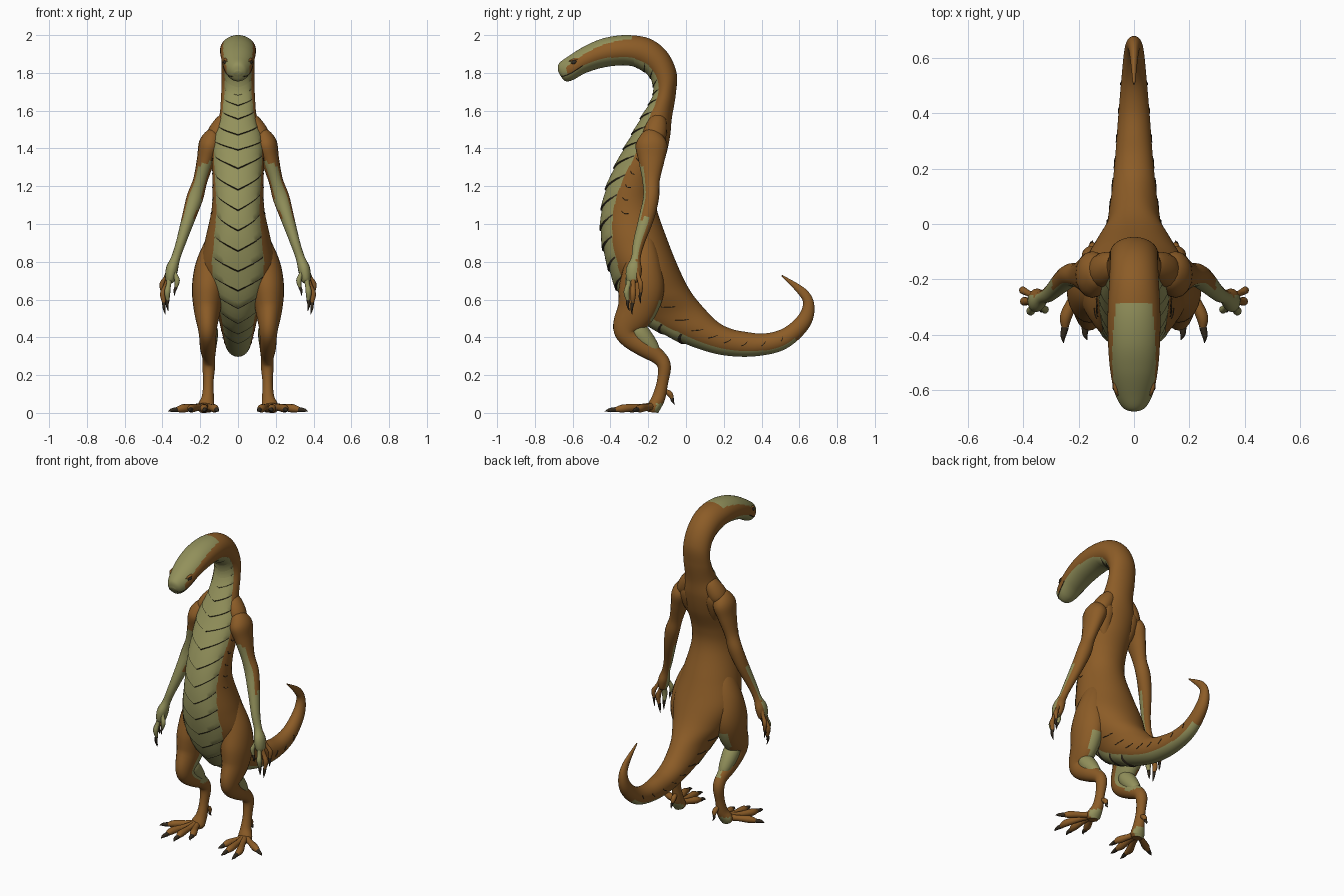
import bpy
import bmesh
from math import sin, cos, pi
from mathutils import Vector

cube = bpy.data.objects.get("Cube")
if cube:
    bpy.data.objects.remove(cube, do_unlink=True)


def material(name, rgb):
    mat = bpy.data.materials.new(name)
    mat.use_nodes = True
    mat.diffuse_color = (*rgb, 1)
    shader = next(n for n in mat.node_tree.nodes if n.type == 'BSDF_PRINCIPLED')
    shader.inputs["Base Color"].default_value = (*rgb, 1)
    return mat


BROWN, OLIVE, DARK = 0, 1, 2
PALETTE = [material("brown_hide", (.262, .107, .02)),
           material("olive_scales", (.29, .283, .105)),
           material("dark_claw", (.035, .025, .014))]
created = []


def spline(rows, s):
    """Smooth interpolation through rows of numbers at parameter s."""
    last = len(rows) - 1
    i = max(0, min(int(s), last - 1))
    t = s - i
    a, b, c, d = (rows[max(0, min(k, last))] for k in range(i - 1, i + 3))
    return [q + t / 2 * (r - p + t * (2 * p - 5 * q + 4 * r - e
            + t * (3 * (q - r) + e - p))) for p, q, r, e in zip(a, b, c, d)]


def add_object(name, bm, mirror=False):
    mesh = bpy.data.meshes.new(name)
    bm.to_mesh(mesh)
    bm.free()
    for mat in PALETTE:
        mesh.materials.append(mat)
    obj = bpy.data.objects.new(name, mesh)
    bpy.context.collection.objects.link(obj)
    if mirror:
        obj.modifiers.new("Mirror", 'MIRROR')
    created.append(obj)


def loft(name, rings, rule, mirror=False):
    """Skin closed rings; rule(ring, column, centre, normal) picks a colour."""
    bm = bmesh.new()
    verts = [[bm.verts.new(p) for p in ring] for ring in rings]
    n = len(rings[0])
    faces = []
    for i in range(len(rings) - 1):
        for j in range(n):
            k = (j + 1) % n
            quad = (verts[i][j], verts[i + 1][j], verts[i + 1][k], verts[i][k])
            faces.append((bm.faces.new(quad), i, j))
    faces.append((bm.faces.new(verts[0]), 0, 0))
    faces.append((bm.faces.new(verts[-1]), len(rings) - 1, n // 2))
    bmesh.ops.recalc_face_normals(bm, faces=bm.faces)
    for face, i, j in faces:
        face.material_index = rule(i, j, face.calc_center_median(), face.normal)
    add_object(name, bm, mirror)


def tube(name, path, rule=BROWN, steps=5, sides=16):
    """Mirrored limb along rows of x, y, z, side radius, depth radius."""
    count = (len(path) - 1) * steps
    rows = [spline(path, i / steps) for i in range(count + 1)]
    rings = []
    for i, row in enumerate(rows):
        here = Vector(row[:3])
        ahead, behind = rows[min(i + 1, count)], rows[max(i - 1, 0)]
        along = (Vector(ahead[:3]) - Vector(behind[:3])).normalized()
        side = Vector((1, 0, 0))
        side = (side - along * side.dot(along)).normalized()
        depth = along.cross(side)
        rx, rd = (max(r, .001) for r in row[3:])
        rings.append([here + side * rx * cos(a) + depth * rd * sin(a)
                      for a in (2 * pi * k / sides for k in range(sides))])
    pick = rule if callable(rule) else (lambda i, j, c, nrm: rule)
    loft(name, rings, pick, mirror=True)


# Body sections: belly y, z, back y, z, half width
head = [(-.665, 1.785, -.678, 1.81, .02), (-.64, 1.757, -.672, 1.85, .046),
        (-.6, 1.762, -.62, 1.89, .07), (-.53, 1.8, -.53, 1.945, .086),
        (-.43, 1.83, -.43, 1.985, .094), (-.32, 1.84, -.31, 2, .095),
        (-.24, 1.82, -.19, 1.98, .09)]
torso = [(-.19, 1.78, -.1, 1.91, .087), (-.17, 1.72, -.05, 1.8, .087),
         (-.18, 1.66, -.055, 1.68, .09), (-.23, 1.57, -.075, 1.56, .1),
         (-.29, 1.46, -.085, 1.46, .135), (-.35, 1.35, -.11, 1.35, .138),
         (-.415, 1.2, -.155, 1.22, .135), (-.445, 1.05, -.16, 1.1, .14),
         (-.44, .9, -.1, .92, .175), (-.4, .75, -.04, .77, .2)]
tail = [(-.34, .61, .02, .65, .165), (-.24, .49, .09, .56, .112),
        (-.1, .41, .17, .48, .09), (.05, .345, .24, .445, .077),
        (.2, .305, .31, .43, .067), (.37, .3, .41, .42, .057),
        (.53, .34, .51, .445, .046), (.65, .45, .59, .51, .036),
        (.68, .56, .62, .58, .026), (.64, .65, .59, .635, .016),
        (.51, .73, .505, .725, .004)]
BODY = head + torso + tail
# Angle of the olive belly border at every fourth section
BORDER = [(1.2,), (1.15,), (.92,), (1.15,), (.74,), (1.05,), (.9,), (.9,)]
SIDES, STEPS = 80, 10


def border(s):
    return spline(BORDER, s / 4)[0]


def skin(s, angle, lift=0):
    """Point on the body; angle zero is the belly line, pi the back."""
    ay, az, by, bz, w = spline(BODY, s)
    mid = Vector((0, (ay + by) / 2, (az + bz) / 2))
    half = Vector((0, (ay - by) / 2, (az - bz) / 2))
    out = half.normalized() * cos(angle) + Vector((sin(angle), 0, 0))
    return mid + half * cos(angle) + Vector((w * sin(angle), 0, 0)) + out * lift


def body_colour(i, j, centre, normal):
    s, belly = (i + .5) / STEPS, cos(2 * pi * (j + .5) / SIDES)
    crown = s < 5.2 and belly < -.05 - .13 * s
    underside = s < 23.4 and belly > cos(border(s))
    return OLIVE if s < 1.6 or crown or underside else BROWN


loft("body", [[skin(i / STEPS, 2 * pi * j / SIDES) for j in range(SIDES)]
              for i in range((len(BODY) - 1) * STEPS + 1)], body_colour)

# Overlapping chevron belly plates, each with a dark lower lip
PITCH, COLS = .72, 14
bm = bmesh.new()
for k in range(19):
    start = 5.4 + k * PITCH
    size = min(1, .5 + k * .06)
    grid = []
    for v, lift in ((0, .002), (.35, .005), (.7, .008), (1, .011), (1.09, 0)):
        row = []
        for c in range(COLS + 1):
            u = 2 * c / COLS - 1
            s = start + PITCH * v + .5 * size * (1 - abs(u))
            rise = lift * size * (1 - u ** 4) + .001
            row.append(bm.verts.new(skin(s, u * border(s), rise)))
        grid.append(row)
    for r in range(len(grid) - 1):
        for c in range(COLS):
            face = bm.faces.new((grid[r][c], grid[r + 1][c],
                                 grid[r + 1][c + 1], grid[r][c + 1]))
            face.material_index = DARK if r == 3 else OLIVE
add_object("belly_plates", bm)


# Fine dark lines that follow the skin
def skin_line(name, marks, radius):
    tube(name, [(*skin(s, a, .001), radius, radius) for s, a in marks],
         DARK, steps=3, sides=6)


skin_line("mouth_line", [(.4, .9), (1, 1.1), (2, 1.15), (2.8, 1.2)], .002)
for k in range(8):
    s = 17.6 + k * .75
    skin_line("tail_crease", [(s, 1.45), (s + .08, 1.65), (s + .1, 1.85)], .002)
for k in range(6):
    s = 11.5 + k * .5
    skin_line("flank_crease", [(s, 1.3), (s + .1, 1.4), (s + .12, 1.55)], .002)

# Eyes under a small brow
eye = skin(2.3, 1.85)
tube("eye", [(eye.x - .008, eye.y - .02, eye.z - .006, .002, .002),
             (eye.x - .004, eye.y, eye.z, .01, .012),
             (eye.x - .004, eye.y + .02, eye.z + .006, .002, .002)], DARK)
tube("brow", [(eye.x - .014, eye.y - .03, eye.z + .004, .002, .002),
              (eye.x - .006, eye.y, eye.z + .014, .009, .007),
              (eye.x - .004, eye.y + .05, eye.z + .02, .002, .002)])


# Arms
def arm_colour(i, j, centre, normal):
    if centre.z > 1.38 - centre.x * .35:
        return BROWN
    limit = .25 if centre.z < 1.03 else -.6
    return OLIVE if normal.y < limit else BROWN


tube("arm", [(.115, -.185, 1.495, .01, .015), (.128, -.185, 1.475, .042, .052),
             (.148, -.183, 1.42, .06, .084), (.17, -.183, 1.34, .048, .07),
             (.2, -.185, 1.23, .038, .046), (.228, -.185, 1.14, .044, .042),
             (.262, -.21, 1.03, .036, .04), (.303, -.25, .9, .026, .03),
             (.33, -.265, .82, .024, .025), (.35, -.275, .76, .032, .042),
             (.36, -.28, .7, .024, .034), (.362, -.28, .685, .003, .003)], arm_colour)
# Sloping muscles from neck to shoulder, and shoulder blades sunk in the back
tube("neck_muscle", [(.04, -.14, 1.6, .01, .01), (.075, -.15, 1.54, .045, .05),
                     (.12, -.17, 1.46, .05, .06), (.14, -.18, 1.4, .01, .01)])
tube("shoulder_blade", [(.06, -.145, 1.53, .01, .01), (.085, -.148, 1.46, .055, .045),
                        (.085, -.17, 1.36, .045, .04), (.06, -.2, 1.24, .01, .01)])


def digit(name, base, knuckle, tip, radius, colour):
    """A jointed finger or toe ending in a hooked claw."""
    base, knuckle, tip = Vector(base), Vector(knuckle), Vector(tip)
    nail = knuckle.lerp(tip, .42)
    tube(name, [(*base, radius, radius),
                (*base.lerp(knuckle, .5), radius * .8, radius * .8),
                (*knuckle, radius, radius), (*nail, radius * .6, radius * .6)],
         colour, sides=10, steps=4)
    bulge = nail.lerp(tip, .5) + Vector((.004, -.004, .002))
    tube(name + "_claw", [(*nail, radius * .62, radius * .62),
                          (*bulge, radius * .45, radius * .45),
                          (*tip, .001, .001)], DARK, sides=8, steps=4)


digit("thumb", (.345, -.29, .77), (.322, -.31, .7), (.335, -.31, .62), .014, OLIVE)
digit("front_finger", (.36, -.295, .72), (.374, -.315, .64), (.37, -.3, .54), .016, OLIVE)
digit("middle_finger", (.365, -.28, .72), (.397, -.28, .63), (.384, -.285, .52), .016, BROWN)
digit("rear_finger", (.365, -.26, .75), (.402, -.24, .68), (.395, -.24, .58), .014, BROWN)


# Legs
def leg_colour(i, j, centre, normal):
    inner_back = .31 < centre.z < .6 and normal.y - .5 * normal.x > .45
    heel = centre.z < .05 and normal.y > .3
    return OLIVE if inner_back or heel else BROWN


tube("leg", [(.1, -.24, .99, .02, .03), (.12, -.235, .9, .055, .07),
             (.14, -.23, .78, .085, .1), (.157, -.235, .66, .087, .12),
             (.163, -.26, .55, .072, .105), (.162, -.31, .455, .052, .078),
             (.16, -.295, .4, .045, .058), (.158, -.22, .345, .043, .05),
             (.155, -.145, .295, .034, .04), (.155, -.115, .245, .034, .035),
             (.157, -.125, .16, .027, .03), (.16, -.145, .08, .033, .035),
             (.17, -.17, .03, .045, .035), (.17, -.175, .004, .03, .03)],
     leg_colour, sides=24)
tube("calf", [(.15, -.3, .49, .015, .015), (.155, -.265, .45, .046, .045),
              (.156, -.225, .4, .049, .05), (.154, -.17, .335, .034, .034),
              (.154, -.14, .3, .006, .006)], OLIVE)
for name, knuckle, tip in (("outer_toe", (.29, -.24, .024), (.37, -.28, .008)),
                           ("second_toe", (.245, -.33, .024), (.255, -.43, .008)),
                           ("third_toe", (.18, -.33, .024), (.17, -.42, .008)),
                           ("inner_toe", (.125, -.28, .024), (.1, -.35, .008))):
    digit(name, (.172, -.17, .035), knuckle, tip, .022, BROWN)
digit("rear_toe", (.155, -.13, .13), (.15, -.085, .1), (.15, -.06, .045), .016, BROWN)

# Smooth shading with sharp plate edges
bpy.ops.object.select_all(action='DESELECT')
for obj in created:
    obj.select_set(True)
bpy.context.view_layer.objects.active = created[0]
bpy.ops.object.shade_smooth_by_angle(angle=pi / 4)
